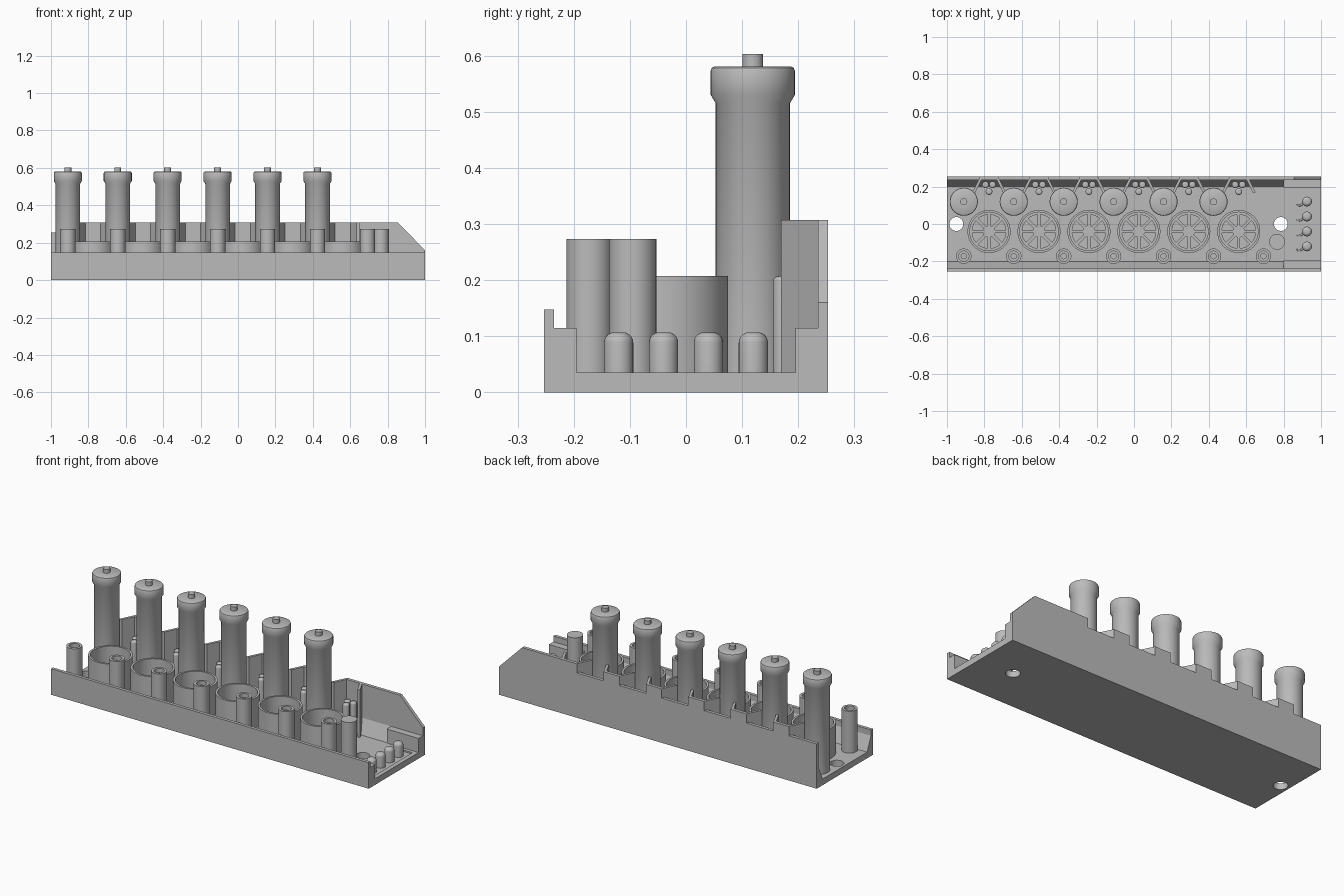
import bpy, bmesh, math
from mathutils import Vector

if "Cube" in bpy.data.objects:
    bpy.data.objects.remove(bpy.data.objects["Cube"])

grey = bpy.data.materials.new("plain grey")
grey.use_nodes = True
grey.diffuse_color = (0.5, 0.5, 0.5, 1)
grey.node_tree.nodes["Principled BSDF"].inputs["Base Color"].default_value = (0.5, 0.5, 0.5, 1)

FLOOR = 0.035
PITCH = 0.267
TUBES_X = [-0.91 + PITCH * i for i in range(6)]
CUPS_X = [x + 0.135 for x in TUBES_X]


def finish(name, bm, smooth=False):
    bmesh.ops.recalc_face_normals(bm, faces=bm.faces)
    mesh = bpy.data.meshes.new(name)
    bm.to_mesh(mesh)
    bm.free()
    mesh.materials.append(grey)
    obj = bpy.data.objects.new(name, mesh)
    bpy.context.collection.objects.link(obj)
    if smooth:
        bpy.ops.object.select_all(action="DESELECT")
        obj.select_set(True)
        bpy.context.view_layer.objects.active = obj
        bpy.ops.object.shade_smooth_by_angle(angle=math.radians(35))
    return obj


def prism(name, outline, axis, lo, hi):
    """Extrude a 2D outline along an axis from lo to hi."""
    place = {"x": lambda a, b: (lo, a, b), "y": lambda a, b: (a, lo, b),
             "z": lambda a, b: (a, b, lo)}[axis]
    bm = bmesh.new()
    face = bm.faces.new([bm.verts.new(place(a, b)) for a, b in outline])
    out = bmesh.ops.extrude_face_region(bm, geom=[face])
    step = Vector([(hi - lo) * (axis == k) for k in "xyz"])
    bmesh.ops.translate(bm, vec=step, verts=[v for v in out["geom"] if isinstance(v, bmesh.types.BMVert)])
    return finish(name, bm)


def box(name, x0, x1, y0, y1, z0, z1):
    return prism(name, [(x0, y0), (x1, y0), (x1, y1), (x0, y1)], "z", z0, z1)


def turned(name, x, y, profile, sides=40):
    """Spin a (radius, z) profile that starts and ends on the axis."""
    bm = bmesh.new()
    verts = [bm.verts.new((x + r, y, z)) for r, z in profile]
    edges = [bm.edges.new(pair) for pair in zip(verts, verts[1:])]
    bmesh.ops.spin(bm, geom=verts + edges, cent=(x, y, 0), axis=(0, 0, 1),
                   angle=math.tau, steps=sides, use_duplicate=False)
    bmesh.ops.remove_doubles(bm, verts=bm.verts, dist=0.0002)
    return finish(name, bm, True)


def rod(name, x, y, r, z0, z1):
    return turned(name, x, y, [(0, z0), (r, z0), (r, z1), (0, z1)])


def domed(name, x, y, r, z0, z1, bevel):
    arc = [(r - bevel + bevel * math.cos(a), z1 - bevel + bevel * math.sin(a))
           for a in (math.pi / 2 * i / 5 for i in range(6))]
    return turned(name, x, y, [(0, z0), (r, z0)] + arc + [(0, z1)], 28)


# Tray with sloped inner corners, mounting holes and a terminal recess
tray = prism("tray", [(-0.253, 0), (0.253, 0), (0.253, 0.115), (0.235, 0.115), (0.2, FLOOR),
                      (-0.2, FLOOR), (-0.235, 0.115), (-0.235, 0.148), (-0.253, 0.148)], "x", -1, 1)
cutters = [rod("hole_cutter", x, 0, 0.037, -0.1, 0.1) for x in (-0.95, 0.785)]
cutters.append(box("recess_cutter", 0.865, 0.975, -0.17, 0.175, 0.027, 0.1))
for cutter in cutters:
    cutter.hide_render = True
    mod = tray.modifiers.new("cut", "BOOLEAN")
    mod.operation = "DIFFERENCE"
    mod.solver = "EXACT"
    mod.object = cutter
cut_mesh = bpy.data.meshes.new_from_object(tray.evaluated_get(bpy.context.evaluated_depsgraph_get()))
tray.modifiers.clear()
tray.data = cut_mesh
for cutter in cutters:
    bpy.data.objects.remove(cutter)

# Ledges at the right-hand end
for side in (-1, 1):
    y0, y1 = sorted((side * 0.195, side * 0.236))
    box("end_ledge", 0.8, 1, y0, y1, 0.03, 0.115)

# Back wall, lowered behind each tube and sloped at one end
LOW, HIGH = 0.255, 0.307
top = [(-1, LOW)]
for cx in CUPS_X:
    top += [(cx - 0.05, LOW), (cx - 0.05, HIGH), (cx + 0.05, HIGH), (cx + 0.05, LOW)]
top = top[:-2] + [(0.855, HIGH), (1, 0.16)]
prism("back_wall", [(1, 0.11), (-1, 0.11)] + top, "y", 0.235, 0.253)

# Angled wings that join the back wall to the tubes
for cx in CUPS_X:
    for s in (-1, 1):
        plan = [(0.048, 0.253), (0.032, 0.253), (0.074, 0.169), (0.09, 0.169)]
        prism("wall_wing", [(cx + s * a, b) for a, b in plan], "z", FLOOR, HIGH)

# Tall capped tubes
for x in TUBES_X:
    turned("tall_tube", x, 0.119, [
        (0, FLOOR), (0.066, FLOOR), (0.066, 0.515), (0.075, 0.53), (0.075, 0.573), (0.073, 0.578),
        (0.068, 0.581), (0.0185, 0.581), (0.0185, 0.603), (0, 0.603)], 48)

# Open cups with a spoked floor
for x in CUPS_X:
    y = -0.04
    turned("cup", x, y, [(0, FLOOR), (0.115, FLOOR), (0.115, 0.207), (0.103, 0.207),
                         (0.103, 0.06), (0, 0.06)], 56)
    turned("cup_ring", x, y, [(0, 0.055), (0.104, 0.055), (0.104, 0.085), (0.09, 0.085),
                              (0.09, 0.061), (0, 0.061)], 56)
    rod("cup_hub", x, y, 0.032, 0.055, 0.085)
    for i in range(8):
        d = Vector((math.cos(i * math.tau / 8), math.sin(i * math.tau / 8)))
        n = Vector((-d.y, d.x)) * 0.008
        c = Vector((x, y))
        prism("cup_spoke", [c + d * 0.025 - n, c + d * 0.095 - n, c + d * 0.095 + n, c + d * 0.025 + n],
              "z", 0.055, 0.085)

# Hollow screw posts along the front, and one solid post
for i in range(7):
    turned("screw_post", TUBES_X[0] + PITCH * i, -0.172, [
        (0, FLOOR), (0.041, FLOOR), (0.041, 0.273), (0.027, 0.273), (0.027, 0.25),
        (0.014, 0.25), (0.014, 0.15), (0, 0.15)])
rod("solid_post", 0.765, -0.095, 0.042, FLOOR, 0.273)

# Groups of three thin pegs inside the wall pockets
for cx in CUPS_X:
    for dx, y in ((-0.019, 0.21), (0.019, 0.21), (0, 0.173)):
        domed("thin_peg", cx + dx, y, 0.018, FLOOR, 0.207, 0.01)

# Terminal studs with short curled leads
for y in (-0.12, -0.04, 0.04, 0.12):
    domed("terminal_stud", 0.925, y, 0.026, 0.02, 0.107, 0.018)
    curve = bpy.data.curves.new("terminal_lead", "CURVE")
    curve.dimensions = "3D"
    curve.bevel_depth = 0.005
    curve.bevel_resolution = 2
    curve.use_fill_caps = True
    line = curve.splines.new("BEZIER")
    path = [(0.91, 0.0), (0.895, -0.018), (0.87, -0.02)]
    line.bezier_points.add(len(path) - 1)
    for point, (px, dy) in zip(line.bezier_points, path):
        point.co = (px, y + dy, 0.032)
        point.handle_left_type = point.handle_right_type = "AUTO"
    curve.materials.append(grey)
    bpy.context.collection.objects.link(bpy.data.objects.new("terminal_lead", curve))
